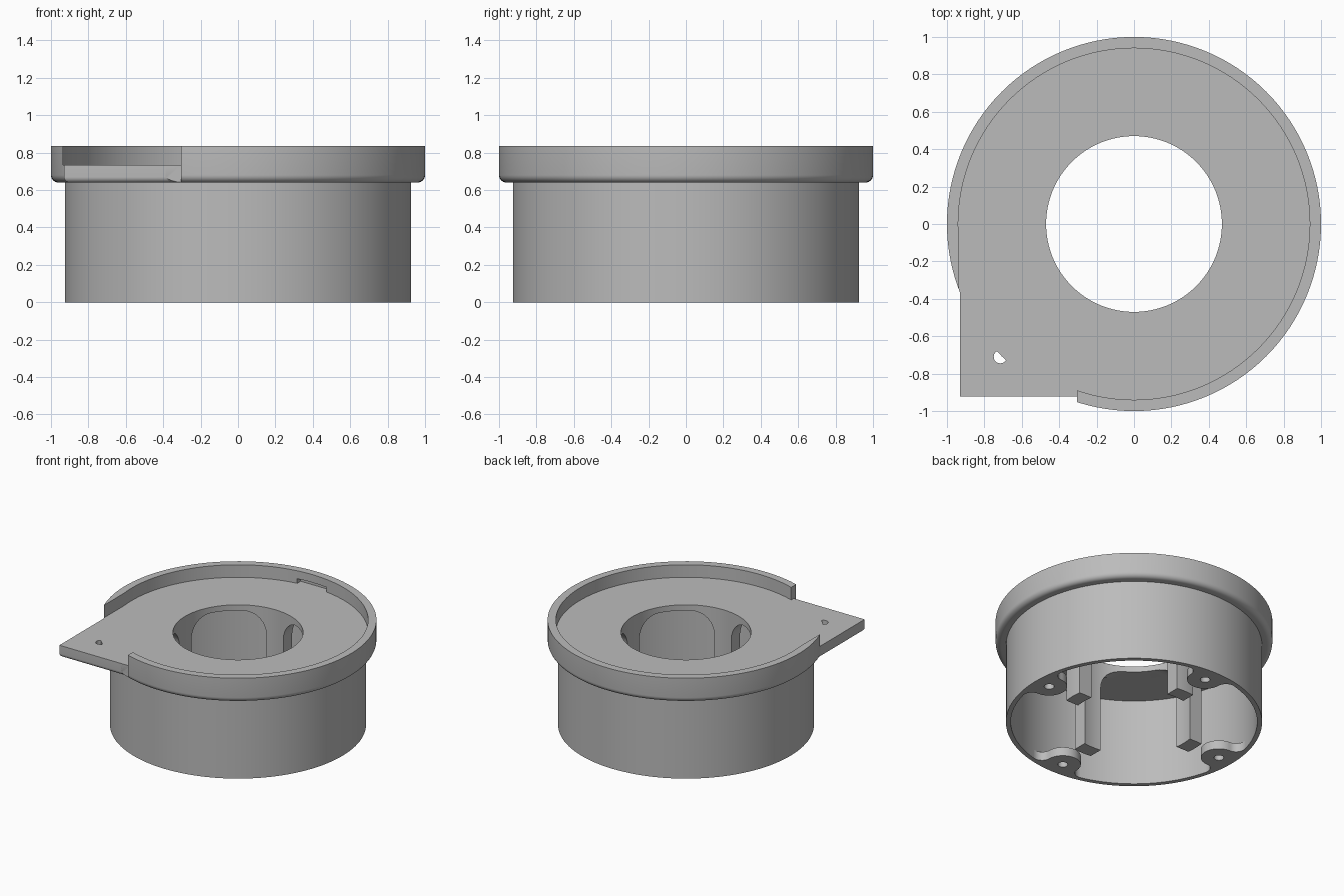
import bpy, bmesh, math
from mathutils import Matrix, Vector

if "Cube" in bpy.data.objects:
    bpy.data.objects.remove(bpy.data.objects["Cube"])

grey = bpy.data.materials.new("light_grey")
grey.use_nodes = True
GREY = (0.5, 0.5, 0.5, 1)
grey.diffuse_color = GREY
grey.node_tree.nodes["Principled BSDF"].inputs["Base Color"].default_value = GREY

FLOOR, CEILING, RIM_TOP, LEDGE = 0.735, 0.69, 0.835, 0.64
HOLE_R, WALL_R = 0.47, 0.89


def make_object(name, bm):
    bmesh.ops.recalc_face_normals(bm, faces=bm.faces)
    mesh = bpy.data.meshes.new(name)
    bm.to_mesh(mesh)
    bm.free()
    mesh.materials.append(grey)
    obj = bpy.data.objects.new(name, mesh)
    bpy.context.collection.objects.link(obj)
    return obj


def lathe(name, profile, steps=128):
    """Spin a closed (radius, height) outline about the z axis."""
    bm = bmesh.new()
    verts = [bm.verts.new((r, 0, z)) for r, z in profile]
    edges = [bm.edges.new((a, b)) for a, b in zip(verts, verts[1:] + verts[:1])]
    bmesh.ops.spin(bm, geom=verts + edges, axis=(0, 0, 1), cent=(0, 0, 0),
                   angle=math.tau, steps=steps, use_merge=True)
    bmesh.ops.remove_doubles(bm, verts=bm.verts, dist=1e-5)
    return make_object(name, bm)


def box(name, low, high, rounded=None, radius=0.0):
    """Box between two corners; edges accepted by the rule are rounded."""
    low, high = Vector(low), Vector(high)
    bm = bmesh.new()
    bmesh.ops.create_cube(bm, size=1)
    for v in bm.verts:
        v.co = (low + high) / 2 + v.co * (high - low)
    if rounded:
        edges = [e for e in bm.edges if rounded((e.verts[0].co + e.verts[1].co) / 2)]
        bmesh.ops.bevel(bm, geom=edges, offset=radius, segments=8,
                        profile=0.5, affect='EDGES')
    return make_object(name, bm)


def rod(name, x, y, radius, low, high):
    bm = bmesh.new()
    bmesh.ops.create_cone(bm, cap_ends=True, segments=32, radius1=radius,
                          radius2=radius, depth=high - low,
                          matrix=Matrix.Translation((x, y, (low + high) / 2)))
    return make_object(name, bm)


def combine(obj, tool, operation='DIFFERENCE'):
    mod = obj.modifiers.new("combine", 'BOOLEAN')
    mod.operation, mod.solver, mod.object = operation, 'EXACT', tool
    bpy.context.view_layer.objects.active = obj
    bpy.ops.object.modifier_apply(modifier=mod.name)
    bpy.data.objects.remove(tool)


def arc(cx, cy, r, start, end, n=10):
    return [(cx + r * math.cos(start + (end - start) * i / n),
             cy + r * math.sin(start + (end - start) * i / n)) for i in range(n + 1)]


# Housing: thin skirt, floor with centre hole, raised rim with rounded underside
fillet = arc(0.96, LEDGE + 0.04, 0.04, 0, -math.pi / 2, 6)
housing = lathe("housing", [
    (HOLE_R, CEILING), (HOLE_R, FLOOR), (0.94, FLOOR), (0.94, RIM_TOP), (1, RIM_TOP),
    *fillet, (0.925, LEDGE), (0.925, 0), (WALL_R, 0), (WALL_R, CEILING)])

# Rim opening at the corner, and the straight front edge beside it
combine(housing, box("rim_cut", (-0.935, -1.2, FLOOR), (-0.305, 0, 1)))
combine(housing, box("edge_cut", (-0.9, -1.2, 0.6), (-0.305, -0.921, 1)))
# Shallow slot at the foot of the rear rim
combine(housing, box("slot_cut", (-0.13, 0.9, FLOOR), (0.13, 0.975, FLOOR + 0.037)))

# Square corner tab, kept outside the cavity, with a screw hole
tab = box("corner_tab", (-0.93, -0.921, LEDGE), (-0.305, -0.2, FLOOR),
          lambda c: c.z < LEDGE + 0.01 and (c.x < -0.9 or c.y < -0.9), 0.03)
combine(tab, rod("cavity_cut", 0, 0, 0.91, 0, 1))
combine(tab, rod("tab_hole", -0.715, -0.71, 0.035, 0, 1))

# Four posts: a tube with a rounded opening cut from each quadrant
posts = lathe("inner_posts", [(HOLE_R, 0), (HOLE_R, 0.7), (0.58, 0.7), (0.58, 0)])
half = 0.075
for i in range(4):
    window = box("window_cut", (half, half, -0.1), (0.8, 0.8, CEILING),
                 lambda c: c.z > CEILING - 0.01 and min(c.x, c.y) < half + 0.01, 0.17)
    window.data.transform(Matrix.Rotation(i * math.pi / 2, 4, 'Z'))
    combine(posts, window)

# Four screw bosses at the lower edge, flared into the skirt wall
BOSS_AT, BOSS_R, FLARE = 0.8, 0.13, 0.07
reach = WALL_R - FLARE
span = BOSS_R + FLARE
turn = math.acos((BOSS_AT**2 + reach**2 - span**2) / (2 * BOSS_AT * reach))
fx, fy = reach * math.cos(turn), reach * math.sin(turn)
lean = math.atan2(fy, fx - BOSS_AT)
side = arc(fx, fy, FLARE, turn, lean - math.pi)
nose = arc(BOSS_AT, 0, BOSS_R, lean, math.tau - lean, 32)
back = arc(0, 0, 0.91, -turn, turn)
outline = side + nose[1:-1] + [(x, -y) for x, y in reversed(side)] + back
for i, place in enumerate(("left", "rear", "right", "front")):
    bm = bmesh.new()
    face = bm.faces.new([bm.verts.new((x, y, 0)) for x, y in outline])
    top = bmesh.ops.extrude_face_region(bm, geom=[face])["geom"]
    for v in top:
        if isinstance(v, bmesh.types.BMVert):
            v.co.z = 0.07
    boss = make_object(place + "_screw_boss", bm)
    combine(boss, rod("boss_hole", BOSS_AT, 0, 0.036, -0.1, 0.2))
    boss.data.transform(Matrix.Rotation(i * math.pi / 2, 4, 'Z'))

# Smooth round walls, crisp edges
for obj in bpy.context.collection.objects:
    if obj.type == 'MESH' and obj.data.materials and obj.data.materials[0] == grey:
        bpy.ops.object.select_all(action='DESELECT')
        obj.select_set(True)
        bpy.context.view_layer.objects.active = obj
        bpy.ops.object.shade_smooth_by_angle(angle=math.radians(30))
